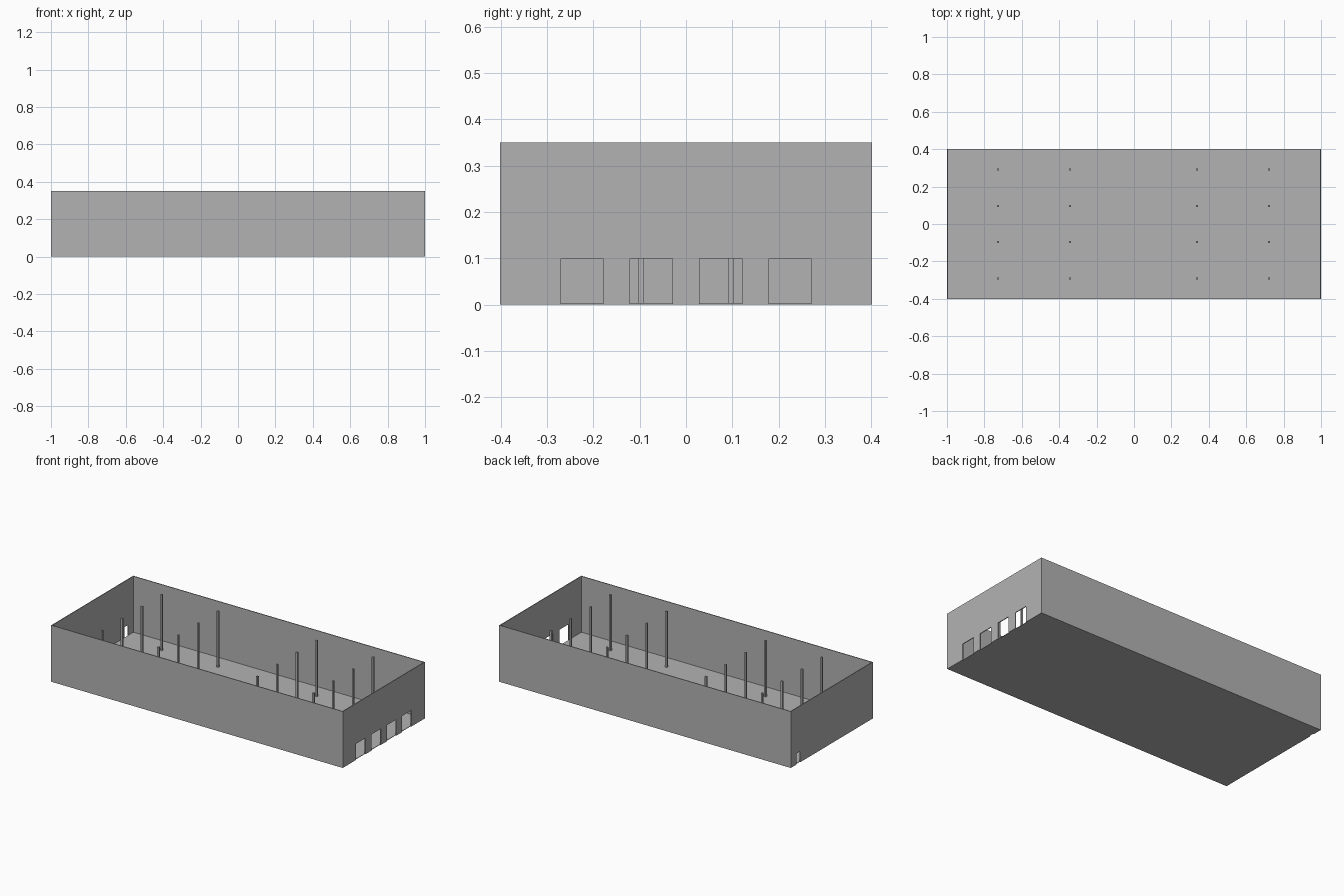
import bpy
import bmesh
from mathutils import Vector

cube = bpy.data.objects.get("Cube")
if cube:
    bpy.data.objects.remove(cube, do_unlink=True)

# Overall sizes
HX, HY, H = 1.0, 0.402, 0.35
WALL, FLOOR, COLUMN = 0.005, 0.003, 0.011

grey = bpy.data.materials.new("concrete grey")
grey.use_nodes = True
COLOUR = (0.45, 0.45, 0.45, 1)
grey.diffuse_color = COLOUR
grey.node_tree.nodes["Principled BSDF"].inputs["Base Color"].default_value = COLOUR


def finish(name, bm):
    bmesh.ops.recalc_face_normals(bm, faces=bm.faces)
    mesh = bpy.data.meshes.new(name)
    bm.to_mesh(mesh)
    bm.free()
    mesh.materials.append(grey)
    obj = bpy.data.objects.new(name, mesh)
    bpy.context.collection.objects.link(obj)
    return obj


def box(name, lo, hi):
    bm = bmesh.new()
    bmesh.ops.create_cube(bm, size=1)
    lo, hi = Vector(lo), Vector(hi)
    for v in bm.verts:
        v.co = (lo + hi) / 2 + v.co * (hi - lo)
    return finish(name, bm)


def end_wall(name, x, doors, door_height):
    """Wall across y with door notches (y0, y1) open at the bottom."""
    outline = [(HY, H), (-HY, H), (-HY, 0)]
    for y0, y1 in doors:
        outline += [(y0, 0), (y0, door_height), (y1, door_height), (y1, 0)]
    outline.append((HY, 0))
    bm = bmesh.new()
    face = bm.faces.new([bm.verts.new((x, y, z)) for y, z in outline])
    out = bmesh.ops.extrude_face_region(bm, geom=[face])
    moved = [g for g in out["geom"] if isinstance(g, bmesh.types.BMVert)]
    bmesh.ops.translate(bm, verts=moved, vec=(WALL, 0, 0))
    return finish(name, bm)


# Floor slab, set inside the walls
IX, IY = HX - WALL, HY - WALL
box("floor", (-IX, -IY, 0), (IX, IY, FLOOR))

# Long walls
box("front_wall", (-IX, -HY, 0), (IX, -IY, H))
box("back_wall", (-IX, IY, 0), (IX, HY, H))

# End walls: four loading doors on the left, one small door on the right
loading = [(c - 0.0455, c + 0.0455) for c in (-0.225, -0.075, 0.075, 0.225)]
end_wall("left_wall", IX, loading, 0.1)
end_wall("right_wall", -HX, [(0.31, 0.345)], 0.068)

# Columns standing through the floor in a four by four grid
for i, x in enumerate((-0.727, -0.341, 0.337, 0.722)):
    for j, y in enumerate((-0.291, -0.097, 0.097, 0.291)):
        r = COLUMN / 2
        box(f"column_{i + 1}_{j + 1}", (x - r, y - r, 0), (x + r, y + r, H))
